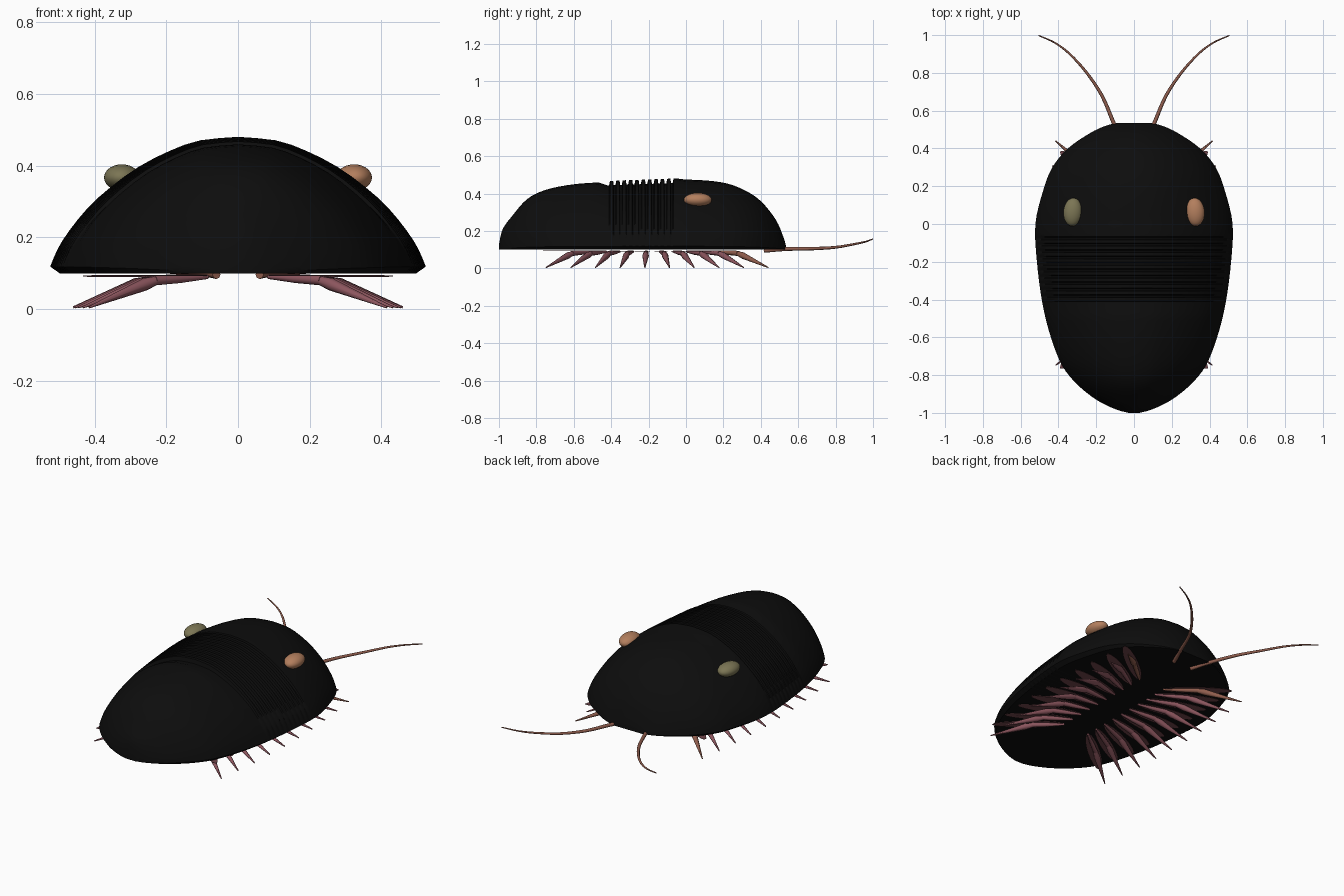
import bpy, bmesh, math
from mathutils import Vector

cube = bpy.data.objects.get("Cube")
if cube:
    bpy.data.objects.remove(cube, do_unlink=True)


def material(name, color):
    m = bpy.data.materials.new(name)
    m.use_nodes = True
    m.diffuse_color = (*color, 1)
    m.node_tree.nodes["Principled BSDF"].inputs["Base Color"].default_value = (*color, 1)
    return m


SHELL = material("black_shell", (0.004, 0.004, 0.004))
LEG = material("mauve_legs", (0.27, 0.095, 0.115))
GILL = material("dark_mauve_gills", (0.16, 0.06, 0.07))
BROWN = material("brown_feelers", (0.28, 0.11, 0.075))
AMBER = material("amber_eye", (0.45, 0.21, 0.11))
OLIVE = material("olive_eye", (0.2, 0.18, 0.09))


def finish(ob, mat, angle=35):
    ob.data.materials.clear()
    ob.data.materials.append(mat)
    bpy.ops.object.select_all(action='DESELECT')
    ob.select_set(True)
    bpy.context.view_layer.objects.active = ob
    bpy.ops.object.shade_smooth_by_angle(angle=math.radians(angle))


def mesh_object(name, bm, mat):
    bmesh.ops.recalc_face_normals(bm, faces=bm.faces)
    me = bpy.data.meshes.new(name)
    bm.to_mesh(me)
    bm.free()
    ob = bpy.data.objects.new(name, me)
    bpy.context.collection.objects.link(ob)
    finish(ob, mat)
    return ob


def spline(points, steps):
    """Smooth path through the given points."""
    p = [Vector(q) for q in points]
    p = [2 * p[0] - p[1]] + p + [2 * p[-1] - p[-2]]
    out = []
    for i in range(1, len(p) - 2):
        a, b, c, d = p[i - 1:i + 3]
        for k in range(steps):
            t = k / steps
            out.append(b + (c - a) * t / 2 + (2 * a - 5 * b + 4 * c - d) * t * t / 2
                       + (3 * b - 3 * c + d - a) * t ** 3 / 2)
    return out + [p[-2]]


def tube(name, points, radii, mat, sides=2):
    cu = bpy.data.curves.new(name, 'CURVE')
    cu.dimensions = '3D'
    cu.bevel_depth = 1
    cu.bevel_resolution = sides
    cu.use_fill_caps = True
    s = cu.splines.new('POLY')
    s.points.add(len(points) - 1)
    for q, co, r in zip(s.points, points, radii):
        q.co = (*co, 1)
        q.radius = r
    ob = bpy.data.objects.new(name, cu)
    bpy.context.collection.objects.link(ob)
    bpy.ops.object.select_all(action='DESELECT')
    ob.select_set(True)
    bpy.context.view_layer.objects.active = ob
    bpy.ops.object.convert(target='MESH')
    finish(bpy.context.object, mat, 50)


# Shell: stations of (y, half width, height) lofted with one dome section
BASE = 0.1
stations = spline([(-1, 0.03, 0.03), (-0.98, 0.1, 0.11), (-0.93, 0.2, 0.18), (-0.85, 0.3, 0.27),
                   (-0.75, 0.38, 0.32), (-0.6, 0.44, 0.35), (-0.42, 0.485, 0.362),
                   (-0.2, 0.514, 0.37), (0, 0.522, 0.375), (0.18, 0.48, 0.362),
                   (0.3, 0.432, 0.325), (0.4, 0.35, 0.26), (0.48, 0.235, 0.16),
                   (0.52, 0.15, 0.07), (0.535, 0.09, 0.02)], 4)
section = spline([(0, 1), (0.2, 0.975), (0.36, 0.9), (0.53, 0.78), (0.68, 0.63),
                  (0.8, 0.48), (0.9, 0.31), (0.96, 0.18), (1, 0.05)], 2) + [Vector((0.95, 0))]


def at(y):
    for a, b in zip(stations, stations[1:]):
        if a.x <= y <= b.x:
            return a.lerp(b, (y - a.x) / (b.x - a.x))


# Thorax: repeated ribs with narrow grooves
RIB_START, RIBS, PITCH = -0.42, 11, 0.034
rib_end = RIB_START + RIBS * PITCH
thorax = []
for i in range(RIBS):
    for f, drop in ((0, 0.95), (0.25, 0.95), (0.4, 1.015), (0.9, 1.015)):
        s = at(RIB_START + (i + f) * PITCH)
        thorax.append(Vector((s.x, s.y, s.z * drop)))
path = [s for s in stations if s.x < RIB_START - 0.01] + thorax \
    + [s for s in stations if s.x > rib_end]

bm = bmesh.new()
outline = [(-p.x, p.y) for p in reversed(section)] + [(p.x, p.y) for p in section[1:]]
rings = [[bm.verts.new((u * s.y, s.x, BASE + v * s.z)) for u, v in outline] for s in path]
n = len(outline)
for a, b in zip(rings, rings[1:]):
    for i in range(n):
        j = (i + 1) % n
        bm.faces.new((a[i], a[j], b[j], b[i]))
bm.faces.new(rings[0])
bm.faces.new(rings[-1])
mesh_object("shell", bm, SHELL)

for side, label, eye_mat in ((1, "left", AMBER), (-1, "right", OLIVE)):
    # Eye
    bpy.ops.mesh.primitive_uv_sphere_add(segments=24, ring_count=14, radius=1,
                                         location=(side * 0.324, 0.063, 0.367))
    eye = bpy.context.object
    eye.name = label + "_eye"
    eye.scale = (0.05, 0.075, 0.037)
    eye.rotation_euler.z = side * math.radians(4)
    finish(eye, eye_mat)

    # Antenna
    pts = spline([(side * x, y, z) for x, y, z in (
        (0.06, 0.42, 0.096), (0.11, 0.54, 0.104), (0.17, 0.68, 0.106), (0.25, 0.8, 0.113),
        (0.34, 0.9, 0.13), (0.42, 0.96, 0.143), (0.505, 0.998, 0.157))], 4)
    tube(label + "_antenna", pts,
         [0.012 - 0.009 * i / (len(pts) - 1) for i in range(len(pts))], BROWN)

    # Ten fanned legs, each with a flat gill blade above it
    for i in range(10):
        t = i / 9
        root = Vector((side * 0.085, -0.5 + 0.65 * t, 0.09))
        tip = Vector((side * (0.46 - 0.045 * (2 * t - 1) ** 2), -0.748 + 1.188 * t, 0.005))
        knee = root.lerp(tip, 0.45)
        knee.z = 0.08
        mat = BROWN if i == 9 else LEG
        tube(f"{label}_leg_{i + 1}_upper", [root, root.lerp(knee, 0.5), knee],
             [0.006, 0.012, 0.014], mat)
        tube(f"{label}_leg_{i + 1}_lower", [root.lerp(knee, 0.94), knee.lerp(tip, 0.15), tip],
             [0.012, 0.018, 0.003], mat)

        end = root.lerp(tip, 0.93)
        end.y -= 0.035
        along = Vector((end.x - root.x, end.y - root.y, 0))
        across = Vector((-along.y, along.x, 0)).normalized() * 0.035
        centre = Vector(((root.x + end.x) / 2, (root.y + end.y) / 2, 0.093 - 0.0004 * i))
        bm = bmesh.new()
        rim = [bm.verts.new(centre + along * 0.5 * math.cos(k * math.tau / 16)
                            + across * math.sin(k * math.tau / 16)) for k in range(16)]
        face = bm.faces.new(rim)
        top = bmesh.ops.extrude_face_region(bm, geom=[face])["geom"]
        bmesh.ops.translate(bm, vec=(0, 0, 0.002),
                            verts=[g for g in top if isinstance(g, bmesh.types.BMVert)])
        mesh_object(f"{label}_gill_{i + 1}", bm, GILL)
